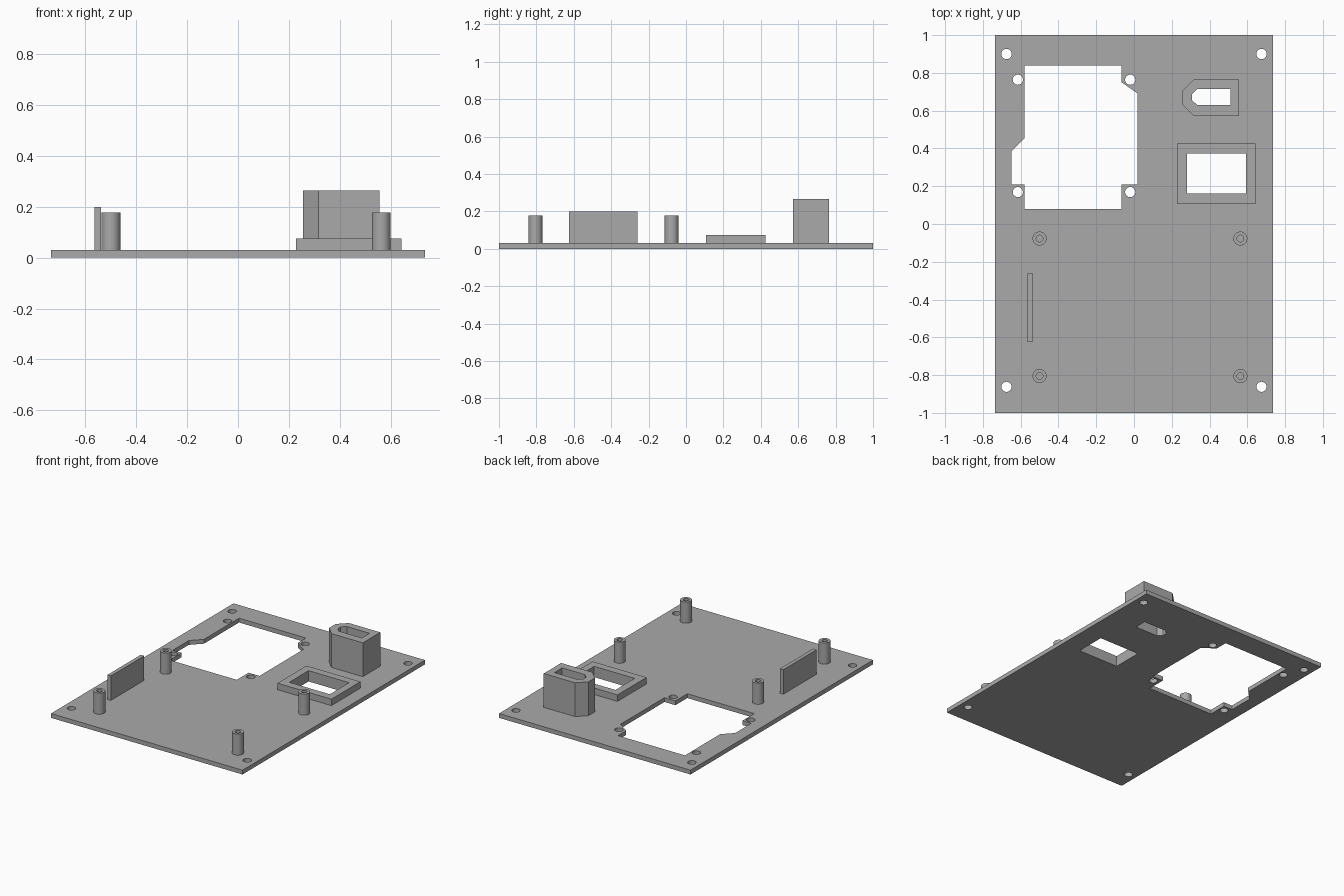
import bpy
import bmesh
import math

if "Cube" in bpy.data.objects:
    bpy.data.objects.remove(bpy.data.objects["Cube"])

T = 0.03  # plate thickness

grey = bpy.data.materials.new("plain grey")
grey.diffuse_color = (0.4, 0.4, 0.4, 1.0)
grey.use_nodes = True
grey.node_tree.nodes["Principled BSDF"].inputs["Base Color"].default_value = grey.diffuse_color


def circle(x, y, r, n=32):
    return [(x + r * math.cos(2 * math.pi * i / n),
             y + r * math.sin(2 * math.pi * i / n)) for i in range(n)]


def rect(x0, x1, y0, y1):
    return [(x0, y0), (x1, y0), (x1, y1), (x0, y1)]


def chamfered(x0, x1, y0, y1, cx, cy):
    """Rectangle with both left corners cut."""
    return [(x0 + cx, y0), (x1, y0), (x1, y1), (x0 + cx, y1),
            (x0, y1 - cy), (x0, y0 + cy)]


def solid(name, outline, holes, z0, z1):
    """Extrude an outline with through holes from z0 to z1."""
    bm = bmesh.new()
    for loop in [outline] + holes:
        vs = [bm.verts.new((x, y, z0)) for x, y in loop]
        for a, b in zip(vs, vs[1:] + vs[:1]):
            bm.edges.new((a, b))
    bmesh.ops.triangle_fill(bm, use_beauty=True, use_dissolve=False,
                            edges=bm.edges[:], normal=(0, 0, 1))
    top = bmesh.ops.extrude_face_region(bm, geom=bm.faces[:])
    moved = [g for g in top["geom"] if isinstance(g, bmesh.types.BMVert)]
    bmesh.ops.translate(bm, verts=moved, vec=(0, 0, z1 - z0))
    bmesh.ops.recalc_face_normals(bm, faces=bm.faces[:])
    mesh = bpy.data.meshes.new(name)
    bm.to_mesh(mesh)
    bm.free()
    mesh.materials.append(grey)
    ob = bpy.data.objects.new(name, mesh)
    bpy.context.collection.objects.link(ob)
    bpy.ops.object.select_all(action='DESELECT')
    ob.select_set(True)
    bpy.context.view_layer.objects.active = ob
    bpy.ops.object.shade_smooth_by_angle(angle=math.radians(30))
    return ob


# Cutouts shared by the plate and the raised collars
fan_opening = [(-0.58, 0.84), (-0.58, 0.455), (-0.648, 0.386), (-0.648, 0.21),
               (-0.58, 0.21), (-0.58, 0.08), (-0.066, 0.08), (-0.066, 0.21),
               (0.018, 0.21), (0.018, 0.692), (-0.066, 0.75), (-0.066, 0.84)]
window = rect(0.281, 0.592, 0.161, 0.372)
slot = chamfered(0.307, 0.51, 0.629, 0.714, 0.028, 0.027)

# Base plate with mounting holes
screw_holes = [circle(x, y, 0.027) for x in (-0.675, 0.675) for y in (-0.862, 0.9)]
screw_holes += [circle(x, y, 0.027) for x in (-0.615, -0.02) for y in (0.169, 0.764)]
solid("base_plate", rect(-0.735, 0.735, -1, 1),
      [fan_opening, window, slot] + screw_holes, 0, T)

# Low frame around the window and tall collar around the slot
solid("window_frame", rect(0.228, 0.642, 0.107, 0.425), [window], T, 0.075)
solid("slot_collar", chamfered(0.256, 0.557, 0.573, 0.764, 0.06, 0.06),
      [slot], T, 0.265)

# Four hollow standoffs
for x in (-0.5, 0.563):
    for y in (-0.805, -0.077):
        solid("standoff", circle(x, y, 0.037), [circle(x, y, 0.018)], T, 0.177)

# Upright rib
solid("side_rib", rect(-0.565, -0.538, -0.625, -0.26), [], T, 0.2)
